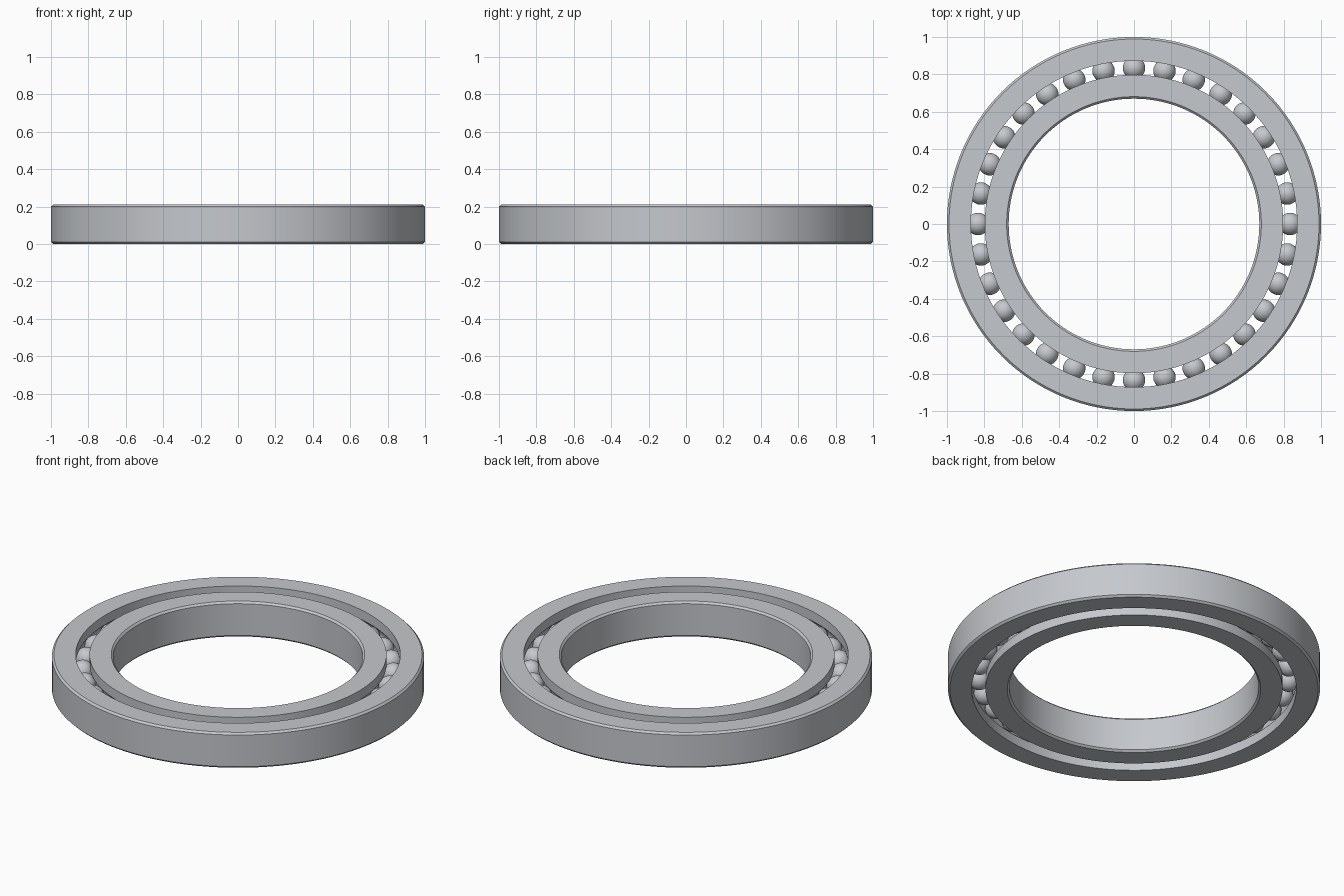
import bpy
import bmesh
from math import cos, sin, pi, sqrt, asin, tau
from mathutils import Matrix, Vector

cube = bpy.data.objects.get("Cube")
if cube:
    bpy.data.objects.remove(cube, do_unlink=True)

HEIGHT = 0.21
MID = HEIGHT / 2
CHAMFER = 0.011
PITCH = 0.835        # radius of the circle of ball centres
BALL = 0.06
GROOVE = 0.061
COUNT = 32
SEGMENTS = 128

steel = bpy.data.materials.new("steel grey")
steel.use_nodes = True
steel.diffuse_color = (0.56, 0.58, 0.61, 1)
steel.node_tree.nodes["Principled BSDF"].inputs["Base Color"].default_value = steel.diffuse_color


def finish(name, bm):
    mesh = bpy.data.meshes.new(name)
    bmesh.ops.recalc_face_normals(bm, faces=bm.faces)
    bm.to_mesh(mesh)
    bm.free()
    mesh.materials.append(steel)
    obj = bpy.data.objects.new(name, mesh)
    bpy.context.collection.objects.link(obj)
    bpy.ops.object.select_all(action="DESELECT")
    obj.select_set(True)
    bpy.context.view_layer.objects.active = obj
    bpy.ops.object.shade_smooth_by_angle(angle=pi / 6)
    return obj


def race(name, rim, wall):
    """Ring with a chamfered rim and a ball groove cut into the other wall."""
    side = 1 if rim > wall else -1
    # Groove arc, from bottom to top
    limit = asin(sqrt(GROOVE ** 2 - (wall - PITCH) ** 2) / GROOVE)
    angles = [limit * (i / 6 - 1) for i in range(13)]
    groove = [(PITCH + side * GROOVE * cos(a), MID + GROOVE * sin(a)) for a in angles]
    inset = rim - side * CHAMFER
    profile = [(wall, 0)] + groove + [
        (wall, HEIGHT), (inset, HEIGHT), (rim, HEIGHT - CHAMFER),
        (rim, CHAMFER), (inset, 0)]
    bm = bmesh.new()
    verts = [bm.verts.new((r, 0, z)) for r, z in profile]
    edges = [bm.edges.new((v, verts[i - 1])) for i, v in enumerate(verts)]
    bmesh.ops.spin(bm, geom=verts + edges, cent=(0, 0, 0), axis=(0, 0, 1),
                   angle=tau, steps=SEGMENTS)
    bmesh.ops.remove_doubles(bm, verts=bm.verts, dist=0.0001)
    return finish(name, bm)


# Two races
race("outer_race", 1.0, 0.872)
race("inner_race", 0.67, 0.798)

# Balls share one mesh
bm = bmesh.new()
bmesh.ops.create_uvsphere(bm, u_segments=32, v_segments=16, radius=BALL)
ball = finish("ball_01", bm)
for i in range(COUNT):
    obj = ball if i == 0 else ball.copy()
    if i:
        obj.name = f"ball_{i + 1:02d}"
        bpy.context.collection.objects.link(obj)
    a = tau * i / COUNT
    obj.location = (PITCH * cos(a), PITCH * sin(a), MID)
